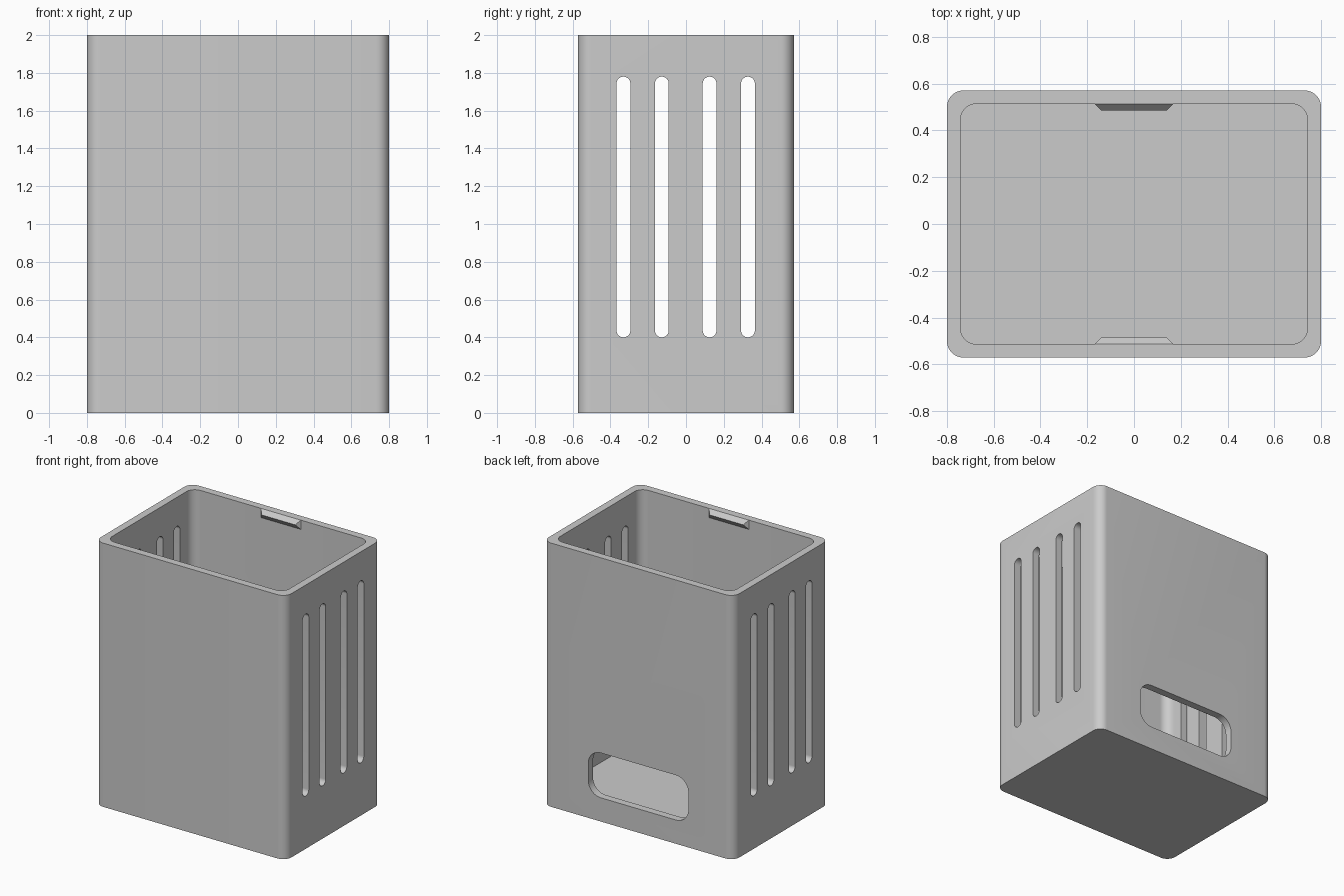
import bpy, bmesh, math
from mathutils import Vector

if "Cube" in bpy.data.objects:
    bpy.data.objects.remove(bpy.data.objects["Cube"])

W, D, H = 1.6, 1.142, 2.0      # outer size
T, FLOOR = 0.057, 0.1          # wall and floor thickness

grey = bpy.data.materials.new("light_grey")
grey.diffuse_color = (0.6, 0.6, 0.6, 1)
grey.use_nodes = True
grey.node_tree.nodes["Principled BSDF"].inputs["Base Color"].default_value = grey.diffuse_color


def make(name, bm):
    bmesh.ops.recalc_face_normals(bm, faces=bm.faces[:])
    me = bpy.data.meshes.new(name)
    bm.to_mesh(me)
    bm.free()
    me.materials.append(grey)
    ob = bpy.data.objects.new(name, me)
    bpy.context.collection.objects.link(ob)
    return ob


def rounded_prism(name, centre, size, r, lo, hi, axis, seg=10):
    """Rounded rectangle extruded from lo to hi along the given axis."""
    place = {"x": lambda u, v, w: (w, u, v),
             "y": lambda u, v, w: (u, w, v),
             "z": lambda u, v, w: (u, v, w)}[axis]
    pts = []
    for q, (sx, sy) in enumerate(((1, 1), (-1, 1), (-1, -1), (1, -1))):
        for i in range(seg + 1):
            a = (q + i / seg) * math.pi / 2
            pts.append((centre[0] + sx * (size[0] / 2 - r) + r * math.cos(a),
                        centre[1] + sy * (size[1] / 2 - r) + r * math.sin(a)))
    bm = bmesh.new()
    face = bm.faces.new([bm.verts.new(place(u, v, lo)) for u, v in pts])
    ext = bmesh.ops.extrude_face_region(bm, geom=[face], use_keep_orig=True)
    new = [g for g in ext["geom"] if isinstance(g, bmesh.types.BMVert)]
    bmesh.ops.translate(bm, verts=new, vec=Vector(place(0, 0, hi - lo)))
    bmesh.ops.remove_doubles(bm, verts=bm.verts[:], dist=1e-5)
    return make(name, bm)


# Case body with cavity, side vents and rear opening
case = rounded_prism("case", (0, 0), (W, D), 0.07, 0, H, "z")
cutters = [rounded_prism("cavity_cutter", (0, 0), (W - 2 * T, D - 2 * T),
                         0.07, FLOOR, H + 0.2, "z"),
           rounded_prism("rear_opening_cutter", (0, 0.35), (0.84, 0.34),
                         0.105, 0.3, 0.8, "y")]
for y in (-0.331, -0.128, 0.125, 0.328):
    cutters.append(rounded_prism("vent_cutter", (y, 1.09), (0.073, 1.38),
                                 0.0364, -1, 1, "x"))

bpy.context.view_layer.objects.active = case
case.select_set(True)
for c in cutters:
    m = case.modifiers.new("cut", "BOOLEAN")
    m.operation, m.solver, m.object = "DIFFERENCE", "EXACT", c
    bpy.ops.object.modifier_apply(modifier=m.name)
    bpy.data.objects.remove(c)
bpy.ops.object.shade_smooth_by_angle(angle=math.radians(30))

# Snap ridges inside the front and back rims
for name, s in (("front_snap_ridge", -1), ("back_snap_ridge", 1)):
    wall = D / 2 - T
    bm = bmesh.new()
    a, b, c, d = [bm.verts.new((x, s * wall, z)) for x, z in
                  ((-0.168, 1.93), (0.168, 1.93), (0.168, H), (-0.168, H))]
    e, f = [bm.verts.new((x, s * (wall - 0.029), 1.968)) for x in (-0.14, 0.14)]
    for vs in ((a, b, c, d), (a, b, f, e), (d, c, f, e), (a, d, e), (b, c, f)):
        bm.faces.new(vs)
    make(name, bm)
